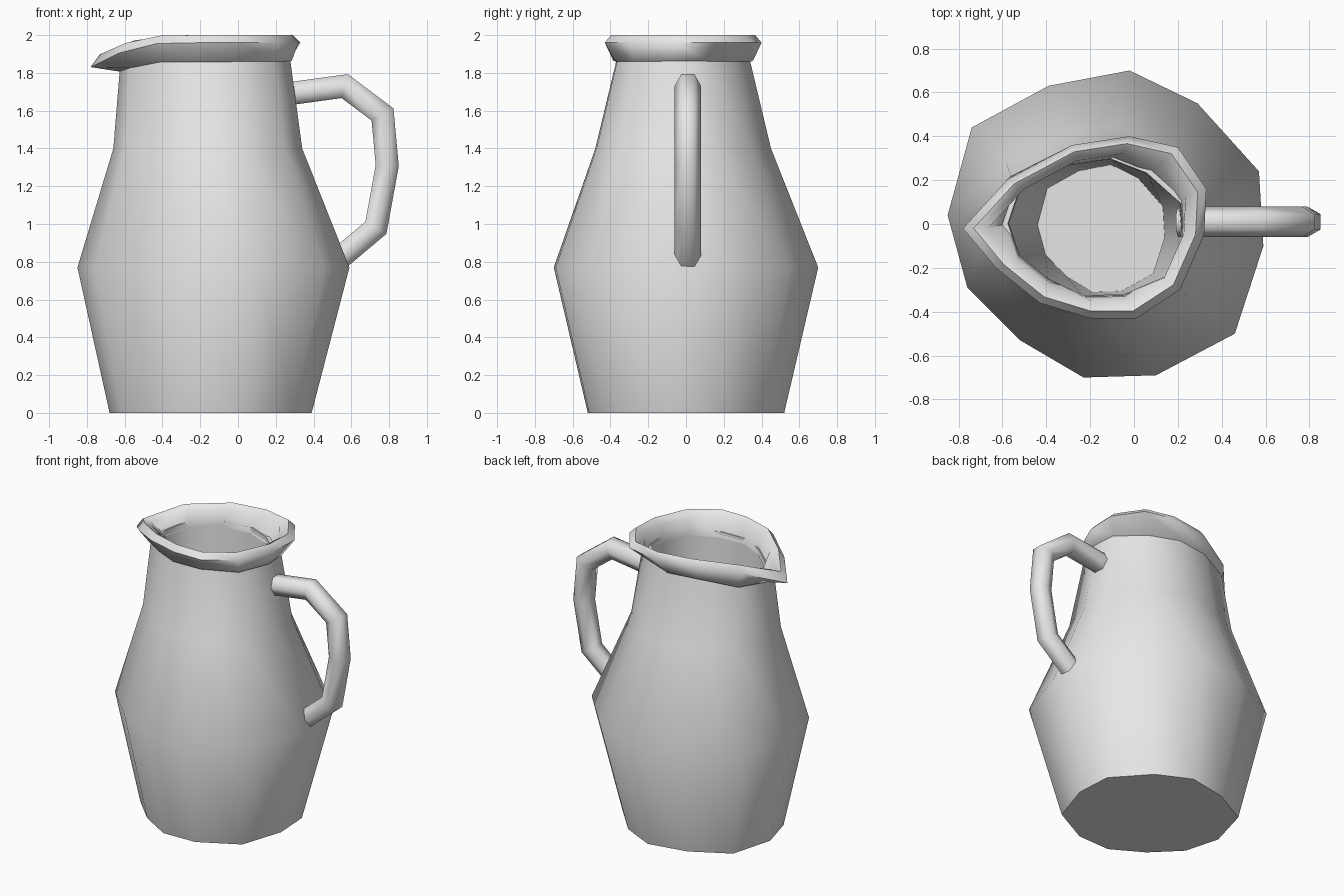
import bpy, bmesh, math
from mathutils import Vector

cube = bpy.data.objects.get("Cube")
if cube:
    bpy.data.objects.remove(cube)

clay = bpy.data.materials.new("grey clay")
clay.use_nodes = True
clay.diffuse_color = (0.8, 0.8, 0.8, 1)
clay.node_tree.nodes["Principled BSDF"].inputs["Base Color"].default_value = (0.8, 0.8, 0.8, 1)


def loft(name, rings, loop=False, angle=50):
    """Skin a list of equal rings; cap the ends, or join last ring to first."""
    bm = bmesh.new()
    rows = [[bm.verts.new(p) for p in ring] for ring in rings]
    pairs = list(zip(rows, rows[1:]))
    if loop:
        pairs.append((rows[-1], rows[0]))
    else:
        bm.faces.new(rows[0])
        bm.faces.new(rows[-1])
    for a, b in pairs:
        for i in range(len(a)):
            j = (i + 1) % len(a)
            bm.faces.new((a[i], a[j], b[j], b[i]))
    bmesh.ops.recalc_face_normals(bm, faces=bm.faces[:])
    mesh = bpy.data.meshes.new(name)
    bm.to_mesh(mesh)
    bm.free()
    mesh.materials.append(clay)
    obj = bpy.data.objects.new(name, mesh)
    bpy.context.collection.objects.link(obj)
    bpy.ops.object.select_all(action='DESELECT')
    obj.select_set(True)
    bpy.context.view_layer.objects.active = obj
    bpy.ops.object.shade_smooth_by_angle(angle=math.radians(angle))
    return obj


# Uneven hand-made outlines: belly and pouring lip, both from the spout around
belly = [(-.85, .04), (-.74, .44), (-.39, .63), (-.02, .70), (.29, .55), (.57, .24),
         (.59, -.10), (.46, -.50), (.10, -.69), (-.23, -.70), (-.52, -.53), (-.76, -.29)]
lip = [(-.78, -.02), (-.58, .20), (-.28, .36), (-.02, .40), (.20, .35), (.33, .16),
       (.32, -.05), (.21, -.30), (.01, -.43), (-.20, -.43), (-.43, -.36), (-.63, -.20)]


def droop(x):
    """How far the lip sinks towards the spout."""
    return 0.7 * max(0, -x - 0.35) ** 2


def body_ring(cx, cy, rx, ry, z, sink=False):
    ring = []
    for x, y in belly:
        px, py = cx + (x + .13) / .72 * rx, cy + y / .70 * ry
        ring.append((px, py, z - (droop(px) if sink else 0)))
    return ring


def lip_ring(scale, z):
    cx, cy = -.17, -.015
    return [(cx + (x - cx) * scale, cy + (y - cy) * scale,
             z - droop(cx + (x - cx) * scale)) for x, y in lip]


# Body: outside from base to neck, then down the inside to the floor
loft("jug_body", [
    body_ring(-.145, 0, .535, .52, 0),
    body_ring(-.13, 0, .72, .70, .77),
    body_ring(-.16, -.015, .50, .465, 1.40),
    body_ring(-.175, -.015, .45, .35, 1.88, True),
    body_ring(-.175, -.015, .40, .315, 1.88, True),
    body_ring(-.15, -.02, .29, .29, .25),
])

# Rolled rim with pouring lip
loft("jug_rim", [
    body_ring(-.175, -.015, .46, .37, 1.865, True),
    lip_ring(1, 1.96),
    lip_ring(.92, 2.0),
    lip_ring(.81, 1.965),
    body_ring(-.175, -.015, .395, .31, 1.84, True),
], loop=True, angle=60)

# Handle: six-sided tube swept along a bent path
path = [Vector((x, .01, z)) for x, z in
        [(.20, 1.68), (.565, 1.73), (.765, 1.58), (.79, 1.31), (.73, .98), (.42, .72)]]
rings = []
for i, p in enumerate(path):
    before = (p - path[max(i - 1, 0)]).normalized()
    after = (path[min(i + 1, len(path) - 1)] - p).normalized()
    tangent = (before + after).normalized()
    out = Vector((-tangent.z, 0, tangent.x))
    miter = 1 / max(tangent.dot(after), tangent.dot(before))
    ring = []
    for k in range(6):
        a = math.tau * k / 6
        ring.append(p + Vector((0, .07 * math.cos(a), 0)) + out * (.07 * miter * math.sin(a)))
    rings.append(ring)
loft("jug_handle", rings, angle=65)
